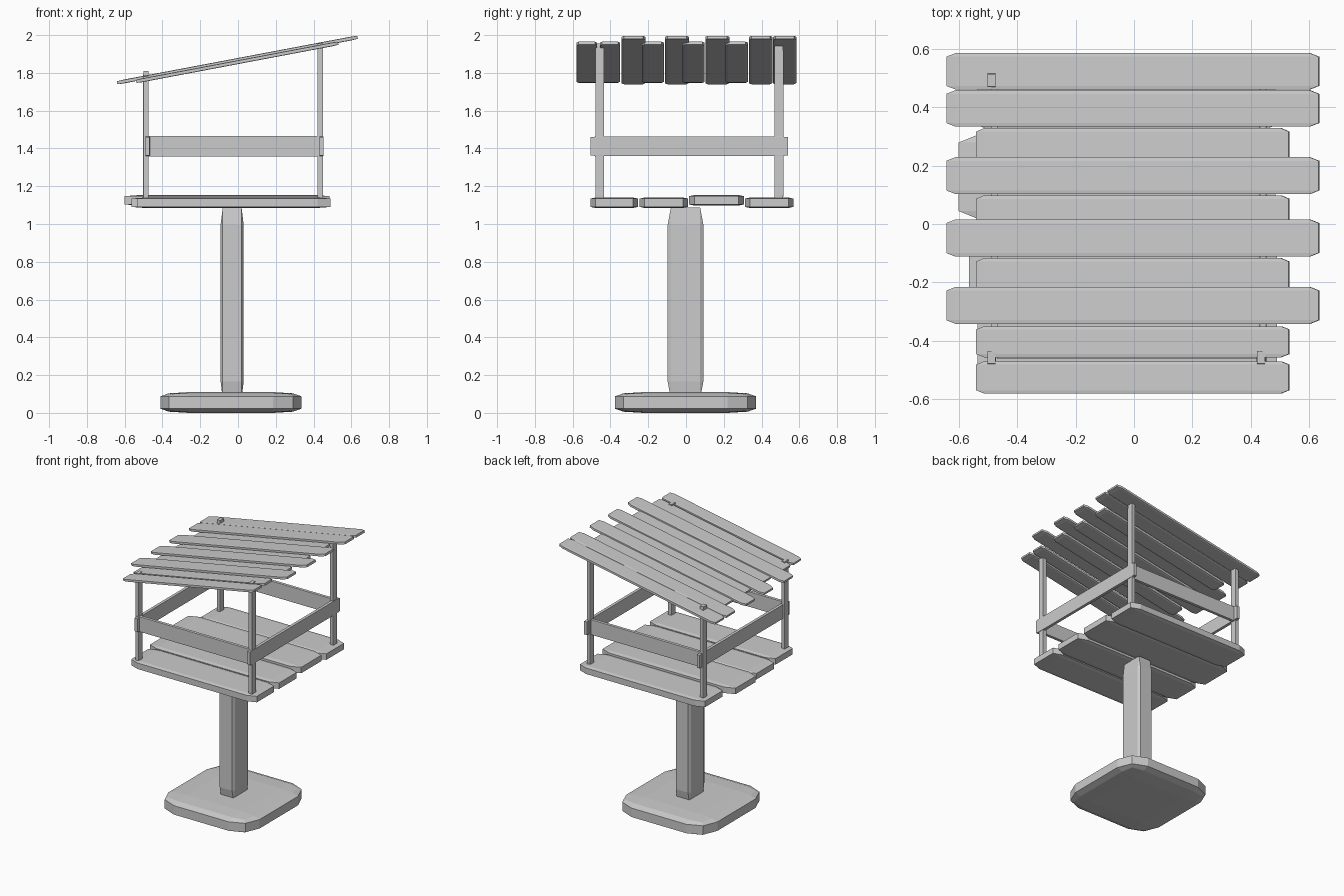
import bpy, bmesh, math
from mathutils import Matrix, Vector

if "Cube" in bpy.data.objects:
    bpy.data.objects.remove(bpy.data.objects["Cube"])


def block(name, xr, yr, zr, bevel=0.1, segments=1, stretch=1.0, tilt=0.0):
    """Chamfered box; the chamfer is made before scaling so it follows the proportions."""
    bm = bmesh.new()
    bmesh.ops.create_cube(bm, size=1)
    bmesh.ops.scale(bm, vec=(stretch, 1, 1), verts=bm.verts)
    if bevel:
        bmesh.ops.bevel(bm, geom=bm.edges[:], offset=bevel, segments=segments,
                        profile=0.5, affect='EDGES')
    size = Vector((xr[1] - xr[0], yr[1] - yr[0], zr[1] - zr[0]))
    bmesh.ops.scale(bm, vec=(size.x / stretch, size.y, size.z), verts=bm.verts)
    mesh = bpy.data.meshes.new(name)
    bm.to_mesh(mesh)
    bm.free()
    obj = bpy.data.objects.new(name, mesh)
    obj.location = (sum(xr) / 2, sum(yr) / 2, sum(zr) / 2)
    obj.rotation_euler = (0, tilt, 0)
    bpy.context.collection.objects.link(obj)
    return obj


# Foot and stand
block("foot", (-0.41, 0.335), (-0.375, 0.37), (0, 0.11), 0.2, 2)
block("stand", (-0.092, 0.03), (-0.097, 0.092), (0.075, 1.087), 0.09)

# Floor planks: x range, y range, bottom height
floor = [((-0.535, 0.49), (-0.505, -0.255), 1.085),
         ((-0.565, 0.49), (-0.245, 0.01), 1.085),
         ((-0.60, 0.485), (0.015, 0.308), 1.098),
         ((-0.535, 0.485), (0.312, 0.568), 1.085)]
for i, (xr, yr, z) in enumerate(floor):
    block(f"floor_plank_{i + 1}", xr, yr, (z, z + 0.055), 0.1, stretch=1.5)

# Corner posts
for side, xr, tops in (("left", (-0.502, -0.473), (1.78, 1.81)),
                       ("right", (0.42, 0.45), (1.955, 1.95))):
    for end, yr, top in zip(("front", "back"),
                            ((-0.48, -0.433), (0.468, 0.515)), tops):
        block(f"{end}_{side}_post", xr, yr, (1.12, top), 0.04)

# Rails
block("front_rail", (-0.49, 0.45), (-0.483, -0.46), (1.357, 1.467), 0.03, stretch=3)
block("back_rail", (-0.49, 0.45), (0.485, 0.508), (1.357, 1.467), 0.03, stretch=3)
block("left_rail", (-0.49, -0.467), (-0.505, 0.54), (1.36, 1.463), 0.03)
block("right_rail", (0.43, 0.453), (-0.505, 0.54), (1.36, 1.463), 0.03)

# Sloping roof planks: long ones overlap the short ones beneath
slope = math.radians(10.7)
roof = [((0.46, 0.585), True), ((0.333, 0.458), True),
        ((0.21, 0.328), False), ((0.102, 0.229), True),
        ((-0.018, 0.098), False), ((-0.112, 0.016), True),
        ((-0.232, -0.117), False), ((-0.342, -0.215), True),
        ((-0.456, -0.35), False), ((-0.58, -0.47), False)]
for i, (yr, is_long) in enumerate(roof):
    half, z = (0.648, 1.868) if is_long else (0.544, 1.856)
    block(f"roof_plank_{i + 1}", (-half - 0.004, half - 0.004), yr,
          (z - 0.01, z + 0.01), 0.1, stretch=4, tilt=-slope)
